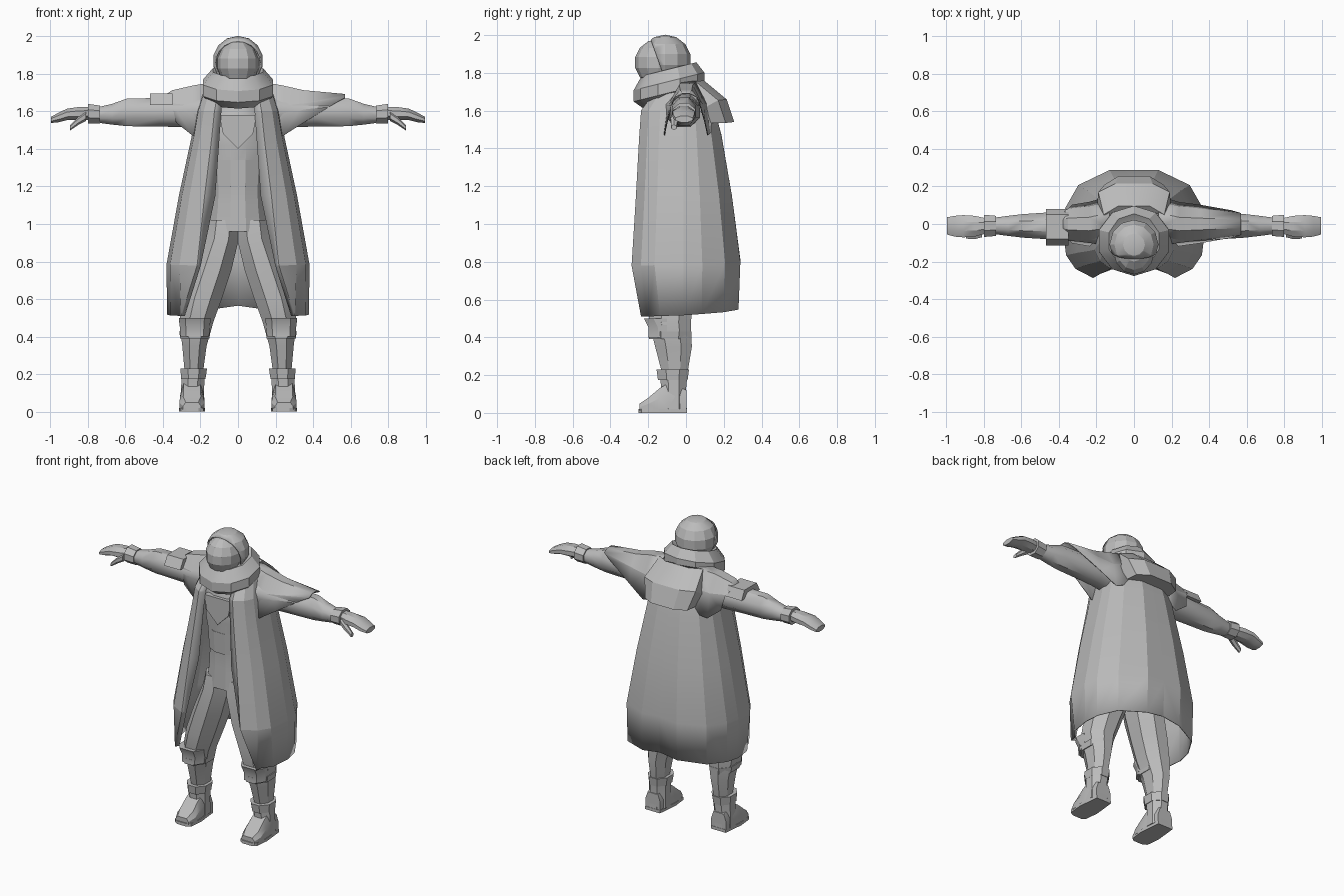
import bpy, bmesh, math
from mathutils import Vector

if "Cube" in bpy.data.objects:
    bpy.data.objects.remove(bpy.data.objects["Cube"])

grey = bpy.data.materials.new("cloth_grey")
grey.diffuse_color = (0.5, 0.5, 0.5, 1)
grey.use_nodes = True
grey.node_tree.nodes["Principled BSDF"].inputs["Base Color"].default_value = grey.diffuse_color


def finish(name, bm, mirror=False, thick=0, angle=28):
    bmesh.ops.recalc_face_normals(bm, faces=bm.faces)
    me = bpy.data.meshes.new(name)
    bm.to_mesh(me)
    bm.free()
    me.materials.append(grey)
    ob = bpy.data.objects.new(name, me)
    bpy.context.collection.objects.link(ob)
    if thick:
        s = ob.modifiers.new("Thickness", 'SOLIDIFY')
        s.thickness, s.offset = thick, 0
    if mirror:
        ob.modifiers.new("Mirror", 'MIRROR').use_clip = True
    bpy.ops.object.select_all(action='DESELECT')
    bpy.context.view_layer.objects.active = ob
    ob.select_set(True)
    bpy.ops.object.shade_smooth_by_angle(angle=math.radians(angle))
    return ob


def loft(name, rings, closed=True, cap=True, **kw):
    bm = bmesh.new()
    rows = [[bm.verts.new(p) for p in r] for r in rings]
    n = len(rows[0])
    for a, b in zip(rows, rows[1:]):
        for i in range(n if closed else n - 1):
            j = (i + 1) % n
            bm.faces.new((a[i], a[j], b[j], b[i]))
    if closed and cap:
        bm.faces.new(rows[0])
        bm.faces.new(rows[-1])
    return finish(name, bm, **kw)


def ring_z(x, y, z, rx, ry, n=8, tilt=0):
    """Horizontal polygon; tilt raises it toward the back."""
    return [(x + rx * math.cos(a), y + ry * math.sin(a), z + tilt * ry * math.sin(a))
            for a in [math.tau * (i + .5) / n for i in range(n)]]


def ring_x(x, y, z, ry, rz, n=8):
    """Upright polygon across an arm."""
    return [(x, y + ry * math.cos(a), z + rz * math.sin(a))
            for a in [math.tau * (i + .5) / n for i in range(n)]]


def stack(name, rows, n=8, ring=ring_z, **kw):
    return loft(name, [ring(*r, n) for r in rows], **kw)


# Long open coat: half section runs from the front opening to the middle of the back
coat = []
for zf, zb, gap, w, yf, yb in [(.51, .565, .285, .375, -.235, .275), (.78, .81, .20, .378, -.285, .285),
                               (1.15, 1.15, .122, .312, -.262, .24), (1.46, 1.47, .10, .245, -.245, .185),
                               (1.60, 1.60, .09, .22, -.235, .15), (1.69, 1.70, .085, .19, -.17, .11),
                               (1.74, 1.76, .07, .14, -.13, .06)]:
    half = [(gap, yf * .92), (max(gap + .018, .57 * w), yf), (.82 * w, yf * .83), (.95 * w, yf * .58),
            (w, yf * .05), (.96 * w, yb * .3), (.78 * w, yb * .72), (.34 * w, yb), (0, yb)]
    coat.append([(x, y, zf + (zb - zf) * (i / 8) ** 3) for i, (x, y) in enumerate(half)])
loft("long_coat", coat, closed=False, mirror=True, thick=.006, angle=12)

# Tunic, waist belt and chest flap
stack("tunic", [(0, -.05, .96, .17, .15), (0, -.05, 1.1, .15, .145), (0, -.05, 1.25, .145, .14),
                (0, -.06, 1.42, .17, .155), (0, -.06, 1.56, .18, .15), (0, -.05, 1.70, .12, .10)], n=12)
stack("belt", [(0, -.05, 1.2, .148, .15), (0, -.05, 1.34, .158, .155)], n=12)
loft("chest_flap", [[(-.10, y, 1.58), (-.08, y, 1.48), (0, y, 1.40), (.08, y, 1.48), (.10, y, 1.58)]
                    for y in (-.218, -.18)])

# Capelet over each shoulder, an open tent above the arm
for side, reach, tip in ((1, .57, 1.69), (-1, .38, 1.69)):
    rows = []
    for x, top, y, h, low in [(.13, 1.755, .02, .125, 1.50), (.24, 1.735, .0, .115, 1.47),
                              (.35, 1.71, 0, .10, 1.54), (reach, tip, 0, .07, 1.645)]:
        x0 = side * x
        xl = side * min(x, reach - .05)
        rows.append([(xl, y - h, low), (x0, y - h * .8, low + (top - low) * .6), (x0, y - h * .3, top),
                     (x0, y + h * .3, top), (x0, y + h * .8, low + (top - low) * .6), (xl, y + h, low)])
    loft("shoulder_capelet_" + ("left" if side > 0 else "right"), rows, closed=False, thick=.006, angle=20)
# Strap on one upper arm
loft("arm_strap", [[(x, -.115, 1.635), (x, -.08, 1.695), (x, .05, 1.695), (x, .08, 1.635)]
                   for x in (-.47, -.35)])

# Arms, wrist cuffs and hands
stack("arm", [(.15, -.02, 1.60, .10, .10), (.3, -.01, 1.595, .09, .085), (.42, -.01, 1.595, .08, .082),
              (.59, -.01, 1.595, .068, .08), (.67, -.01, 1.585, .058, .06), (.76, -.01, 1.58, .045, .042)],
      ring=ring_x, mirror=True, angle=46)
stack("wrist_cuff", [(.735, -.01, 1.583, .058, .052), (.80, -.01, 1.588, .064, .056)],
      ring=ring_x, mirror=True)
stack("hand", [(.78, -.01, 1.59, .042, .038), (.85, -.012, 1.588, .06, .038), (.91, -.012, 1.584, .064, .033),
               (.955, -.012, 1.568, .06, .028), (.995, -.01, 1.555, .05, .018)],
      ring=ring_x, mirror=True)
stack("thumb", [(.81, -.05, 1.575, .024, .026), (.85, -.062, 1.55, .022, .022),
                (.895, -.064, 1.512, .016, .014)], n=6, ring=ring_x, mirror=True)

# Baggy trouser legs
stack("trouser_leg", [(.08, -.05, 1.02, .09, .14), (.088, -.055, .92, .10, .15), (.14, -.07, .75, .112, .145),
                      (.19, -.08, .60, .112, .13), (.222, -.085, .48, .099, .12),
                      (.232, -.066, .35, .07, .105), (.235, -.06, .22, .054, .075)], mirror=True)
# Knee pads with their straps
stack("knee_strap", [(.23, -.085, .39, .084, .12), (.23, -.085, .43, .09, .124)], mirror=True)
loft("knee_pad", [[(.23 - w, y0 + .05, z), (.23 - w * .6, y0, z), (.23 + w * .6, y0, z), (.23 + w, y0 + .05, z),
                   (.23 + w, -.10, z), (.23 - w, -.10, z)]
                  for z, y0, w in ((.40, -.20, .076), (.45, -.198, .08), (.50, -.222, .085))], mirror=True)

# Boots: shaft, turned cuff, foot and sole
stack("boot_shaft", [(.243, -.065, .02, .07, .075), (.242, -.065, .12, .066, .07),
                     (.238, -.066, .21, .068, .08)], mirror=True)
stack("boot_cuff", [(.238, -.07, .175, .07, .085), (.236, -.07, .23, .077, .093)], mirror=True)
loft("boot_foot", [[(.245 - w, y, .012), (.245 + w, y, .012), (.245 + w, y, h * .6),
                    (.245 + w * .7, y, h), (.245 - w * .7, y, h), (.245 - w, y, h * .6)]
                   for y, w, h in ((.003, .055, .12), (-.09, .062, .16), (-.14, .064, .13),
                                   (-.20, .067, .08), (-.245, .048, .05))], mirror=True)
loft("boot_sole", [[(.19, .006, z), (.30, .006, z), (.315, -.14, z), (.305, -.235, z), (.275, -.252, z),
                    (.21, -.252, z), (.185, -.235, z), (.175, -.14, z)] for z in (0, .02)], mirror=True)

# Bulky scarf around the neck, higher at the back
loft("scarf", [ring_z(0, -.09, z, rx, ry, 10, .25) for z, rx, ry in
               ((1.68, .11, .10), (1.65, .145, .14), (1.695, .197, .187), (1.755, .196, .187),
                (1.82, .14, .145), (1.80, .10, .10))])
# Lowered hood hanging on the back, with a flat lower band
loft("back_hood", [[(-w, y0, z0), (w, y0, z0), (w * .95, y1 - .03, z1), (w * .5, y1 + .015, z1 + .005),
                    (-w * .5, y1 + .015, z1 + .005), (-w * .95, y1 - .03, z1)] for w, y0, z0, y1, z1 in
                   ((.17, .0, 1.69, .08, 1.755), (.20, .07, 1.60, .20, 1.655),
                    (.165, .115, 1.535, .24, 1.535))])


# Head: masked face with a cap shell cut along a slanted plane
def ball(name, centre, size, cut=None, **kw):
    bm = bmesh.new()
    bmesh.ops.create_uvsphere(bm, u_segments=12, v_segments=7, radius=1)
    for v in bm.verts:
        v.co = Vector(centre) + Vector(a * b for a, b in zip(v.co, size))
    if cut:
        bmesh.ops.bisect_plane(bm, geom=bm.verts[:] + bm.edges[:] + bm.faces[:],
                               plane_co=cut[0], plane_no=cut[1], clear_outer=True)
    return finish(name, bm, angle=20, **kw)


ball("face_mask", (0, -.145, 1.855), (.112, .127, .125))
ball("head_cap", (0, -.11, 1.87), (.13, .132, .128),
     cut=((0, -.155, 1.89), (0, -.94, -.34)), thick=.008)
stack("neck", [(0, -.07, 1.62, .08, .08), (0, -.10, 1.80, .09, .09)])
